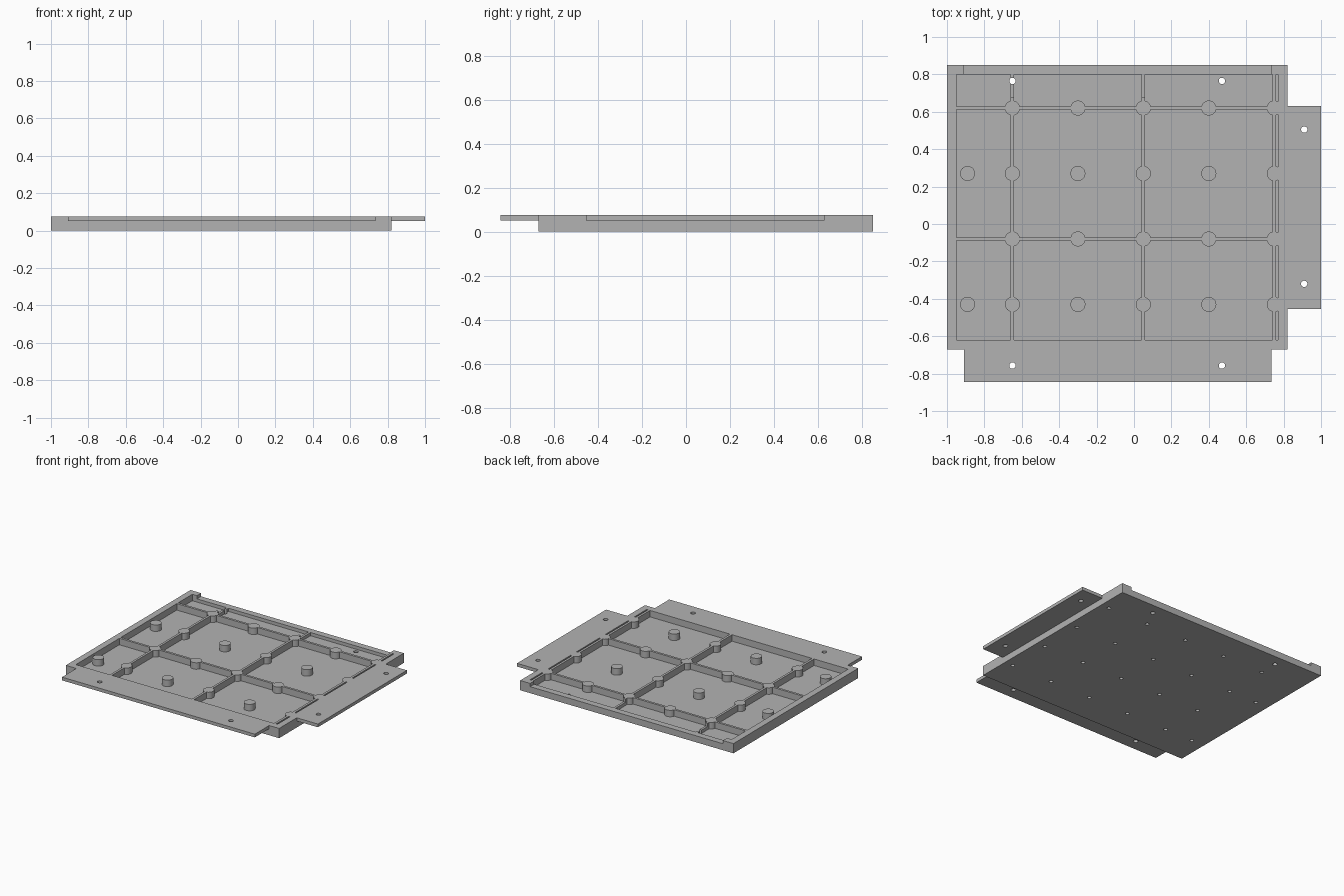
import bpy
import bmesh
from mathutils import Matrix

if "Cube" in bpy.data.objects:
    bpy.data.objects.remove(bpy.data.objects["Cube"], do_unlink=True)

grey = bpy.data.materials.new("plain grey")
grey.use_nodes = True
colour = (0.45, 0.45, 0.45, 1)
grey.diffuse_color = colour
grey.node_tree.nodes["Principled BSDF"].inputs["Base Color"].default_value = colour

TOP, LIP, FLOOR = 0.075, 0.05, 0.025
ABOVE = 0.12


def finish(bm, name):
    mesh = bpy.data.meshes.new(name)
    bm.to_mesh(mesh)
    bm.free()
    mesh.materials.append(grey)
    ob = bpy.data.objects.new(name, mesh)
    bpy.context.collection.objects.link(ob)
    return ob


def box(name, x0, x1, y0, y1, z0, z1):
    bm = bmesh.new()
    centre = ((x0 + x1) / 2, (y0 + y1) / 2, (z0 + z1) / 2)
    size = (x1 - x0, y1 - y0, z1 - z0)
    bmesh.ops.create_cube(bm, size=1, matrix=Matrix.Translation(centre) @ Matrix.Diagonal((*size, 1)))
    return finish(bm, name)


def cylinders(name, spots, radius, z0, z1, sides):
    bm = bmesh.new()
    for x, y in spots:
        bmesh.ops.create_cone(bm, cap_ends=True, segments=sides, radius1=radius, radius2=radius,
                              depth=z1 - z0, matrix=Matrix.Translation((x, y, (z0 + z1) / 2)))
    return finish(bm, name)


def combine(target, tool, operation):
    """Apply one boolean and discard the tool."""
    mod = target.modifiers.new(operation.lower(), 'BOOLEAN')
    mod.operation = operation
    mod.solver = 'EXACT'
    mod.object = tool
    bpy.context.view_layer.objects.active = target
    bpy.ops.object.modifier_apply(modifier=mod.name)
    bpy.data.objects.remove(tool, do_unlink=True)


# Tray block with thin overlapping flanges at the front and the left-hand side
tray = box("ribbed_tray", -1, 0.82, -0.67, 0.85, 0, TOP)
combine(tray, box("front_flange", -0.91, 0.735, -0.845, -0.65, LIP, TOP), 'UNION')
combine(tray, box("side_flange", 0.80, 1, -0.455, 0.63, LIP, TOP), 'UNION')

# Pocket volume, with ribs and round bosses left standing
columns = [-0.65, -0.30, 0.05, 0.40, 0.75]
rows = [0.62, 0.27, -0.08, -0.43]
bosses = [(x, y) for x in columns for y in rows] + [(-0.89, rows[1]), (-0.89, rows[3])]
pocket = box("pocket", -0.95, 0.77, -0.62, 0.80, FLOOR, 0.1)
half = 0.009
for x in columns[::2]:
    combine(pocket, box("rib", x - half, x + half, -0.7, 0.9, 0, ABOVE), 'DIFFERENCE')
for y in rows[::2]:
    combine(pocket, box("rib", -1.1, 0.9, y - half, y + half, 0, ABOVE), 'DIFFERENCE')
combine(pocket, cylinders("bosses", bosses, 0.04, 0, ABOVE, 32), 'DIFFERENCE')
combine(tray, pocket, 'DIFFERENCE')

# Lowered ledge along the back that receives a neighbouring flange
combine(tray, box("back_ledge", -0.91, 0.735, 0.68, 0.9, LIP, ABOVE), 'DIFFERENCE')

# Screw holes through the flanges and the back, blind holes under the bosses
screws = [(x, y) for x in (-0.65, 0.47) for y in (-0.757, 0.765)] + [(0.91, 0.505), (0.91, -0.32)]
combine(tray, cylinders("screw_holes", screws, 0.017, -0.1, ABOVE, 20), 'DIFFERENCE')
combine(tray, cylinders("boss_holes", bosses, 0.014, -0.1, LIP, 16), 'DIFFERENCE')

# Smooth round walls, crisp edges
bpy.ops.object.select_all(action='DESELECT')
tray.select_set(True)
bpy.context.view_layer.objects.active = tray
bpy.ops.object.shade_smooth_by_angle(angle=0.6)
